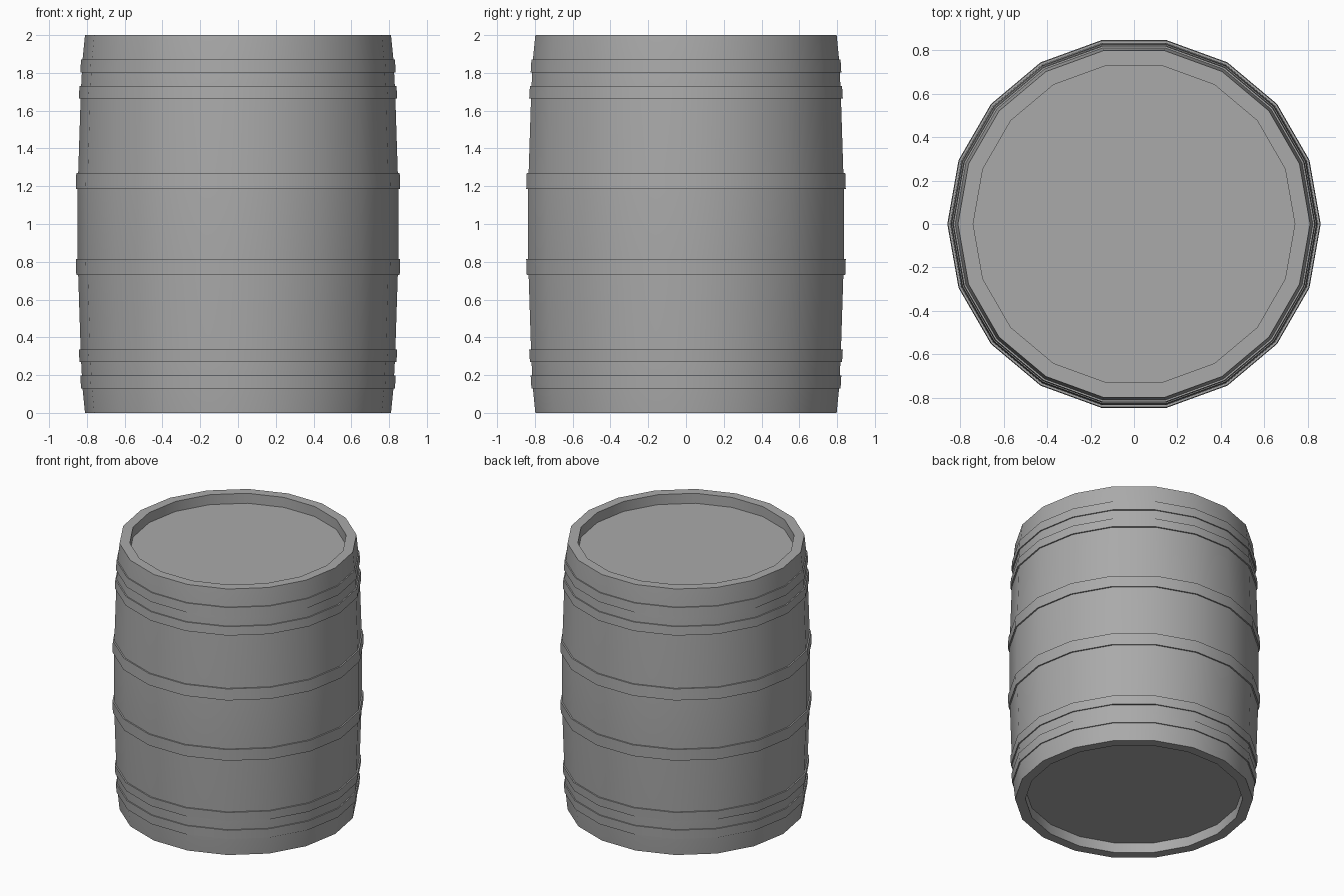
import bpy
import bmesh
import math

SIDES = 18
HEIGHT = 2.0
INNER = 0.74
RECESS = 0.075

old = bpy.data.objects.get("Cube")
if old:
    bpy.data.objects.remove(old, do_unlink=True)

grey = bpy.data.materials.new("plain grey")
grey.use_nodes = True
grey.diffuse_color = (0.4, 0.4, 0.4, 1)
grey.node_tree.nodes["Principled BSDF"].inputs["Base Color"].default_value = (0.4, 0.4, 0.4, 1)


def lathe(name, profile, closed=False):
    """Spin (radius, z) points round the z axis; a zero radius makes a cap."""
    bm = bmesh.new()
    rings = []
    for r, z in profile:
        rings.append([bm.verts.new((r * math.cos(a), r * math.sin(a), z))
                      for a in (2 * math.pi * i / SIDES for i in range(SIDES))])
    pairs = list(zip(rings, rings[1:]))
    if closed:
        pairs.append((rings[-1], rings[0]))
    else:
        # flat heads close both ends of an open profile
        bm.faces.new(rings[0])
        bm.faces.new(rings[-1])
    for low, high in pairs:
        for i in range(SIDES):
            j = (i + 1) % SIDES
            bm.faces.new((low[i], low[j], high[j], high[i]))
    bmesh.ops.recalc_face_normals(bm, faces=bm.faces)
    mesh = bpy.data.meshes.new(name)
    bm.to_mesh(mesh)
    bm.free()
    mesh.materials.append(grey)
    obj = bpy.data.objects.new(name, mesh)
    bpy.context.collection.objects.link(obj)
    bpy.ops.object.select_all(action="DESELECT")
    obj.select_set(True)
    bpy.context.view_layer.objects.active = obj
    bpy.ops.object.shade_smooth_by_angle(angle=math.radians(30))
    return obj


# Bulging body with rims and recessed heads
half = [(INNER, RECESS), (INNER, 0), (0.81, 0), (0.823, 0.13),
        (0.832, 0.3), (0.846, 0.73), (0.849, 0.815)]
lathe("barrel_body", half + [(r, HEIGHT - z) for r, z in reversed(half)])

# Hoops in mirrored pairs: bottom z, top z, lower and upper radius
hoops = {
    "end_hoop": (0.13, 0.198, 0.831, 0.835),
    "inner_hoop": (0.27, 0.335, 0.839, 0.843),
    "middle_hoop": (0.73, 0.815, 0.856, 0.859),
}
for name, (z0, z1, r0, r1) in hoops.items():
    ring = [(r0 - 0.03, z0), (r0, z0), (r1, z1), (r1 - 0.03, z1)]
    lathe("lower_" + name, ring, closed=True)
    lathe("upper_" + name, [(r, HEIGHT - z) for r, z in ring], closed=True)
